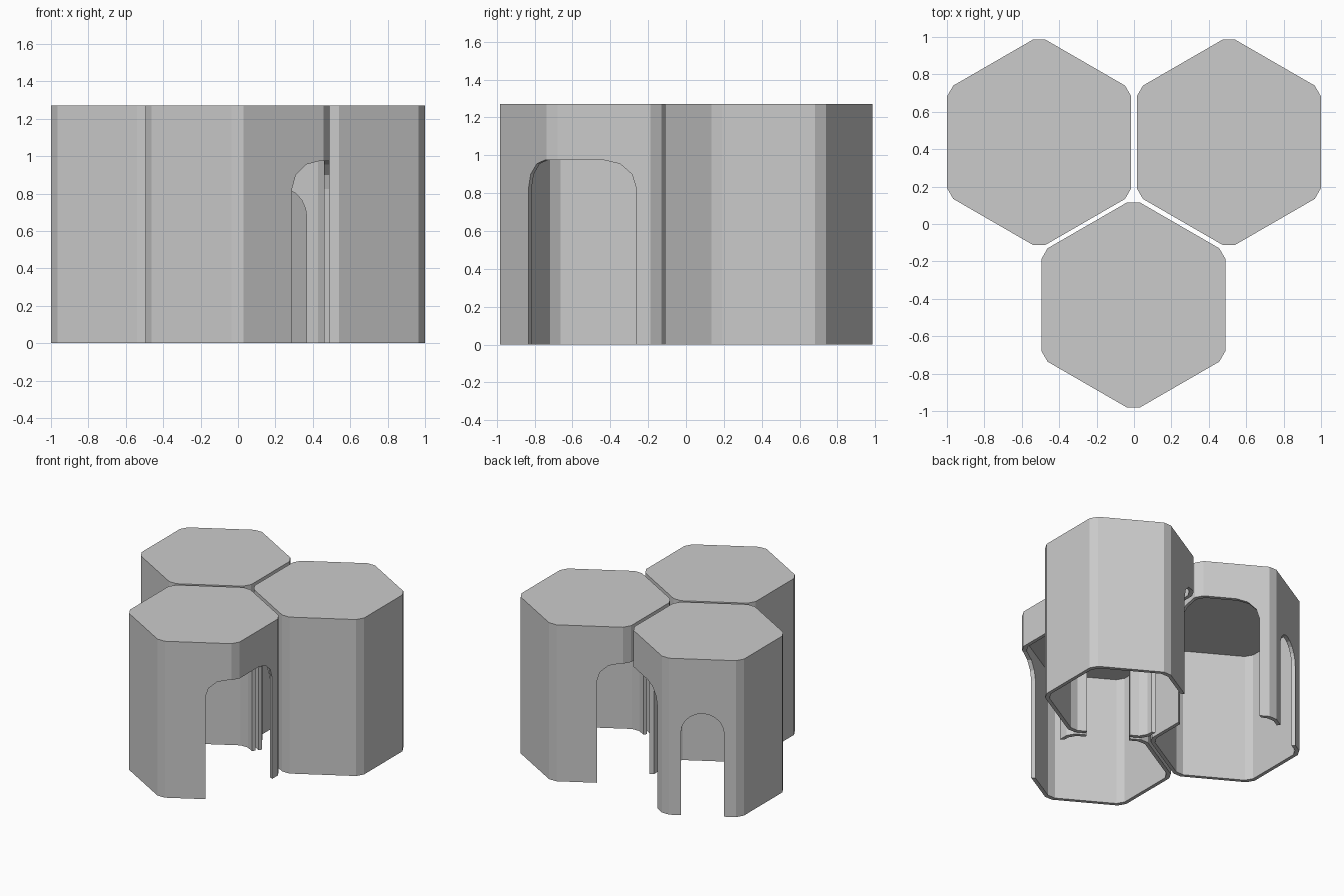
import bpy, bmesh
from math import radians, sin, cos, sqrt, pi
from mathutils import Matrix, Vector

if "Cube" in bpy.data.objects:
    bpy.data.objects.remove(bpy.data.objects["Cube"])

APOTHEM, WALL, CHAMFER = 0.492, 0.028, 0.038
SEAM, HEIGHT, CEILING = 1.14, 1.27, 1.05


def hexagon(apothem):
    """Hexagon outline with clipped corners, flat sides facing +x and -x."""
    half = apothem / sqrt(3) - CHAMFER
    pts = []
    for i in range(6):
        rot = Matrix.Rotation(radians(60 * i), 2)
        pts += [rot @ Vector((apothem, -half)), rot @ Vector((apothem, half))]
    return pts


def ring(bm, pts, z):
    return [bm.verts.new((p[0], p[1], z)) for p in pts]


def bridge(bm, a, b):
    for i in range(len(a)):
        j = (i + 1) % len(a)
        bm.faces.new((a[i], a[j], b[j], b[i]))


def finish(bm, name):
    bmesh.ops.recalc_face_normals(bm, faces=bm.faces)
    mesh = bpy.data.meshes.new(name)
    bm.to_mesh(mesh)
    bm.free()
    obj = bpy.data.objects.new(name, mesh)
    bpy.context.collection.objects.link(obj)
    return obj


def arch_cutter(name, u0, u1, radius, top, steps, near, far, angle):
    """Arched profile pushed outward along the given compass angle."""
    pts = [(u0, -0.1)]
    for i in range(steps + 1):
        a = pi - i * pi / 2 / steps
        pts.append((u0 + radius + radius * cos(a), top - radius + radius * sin(a)))
    first = 1 if u1 - u0 - 2 * radius < 1e-4 else 0
    for i in range(first, steps + 1):
        a = pi / 2 - i * pi / 2 / steps
        pts.append((u1 - radius + radius * cos(a), top - radius + radius * sin(a)))
    pts.append((u1, -0.1))
    rot = Matrix.Rotation(radians(angle), 3, 'Z')
    bm = bmesh.new()
    a, b = [[bm.verts.new(rot @ Vector((d, u, z))) for u, z in pts] for d in (near, far)]
    bridge(bm, a, b)
    bm.faces.new(a)
    bm.faces.new(b)
    return finish(bm, name)


# Hollow cell wall
bm = bmesh.new()
outer, inner = hexagon(APOTHEM), hexagon(APOTHEM - WALL)
loops = [ring(bm, outer, 0), ring(bm, outer, SEAM), ring(bm, inner, SEAM), ring(bm, inner, 0)]
for i in range(4):
    bridge(bm, loops[i], loops[(i + 1) % 4])
wall = finish(bm, "cell_wall")

# Wide opening round one corner, small arched door two sides along
cutters = [
    arch_cutter("opening_cutter", -0.2, 0.394, 0.15, 0.975, 3, 0.25, 0.8, -30),
    arch_cutter("door_cutter", -0.16, 0.16, 0.16, 0.83, 5, 0.35, 0.65, 60),
]
for c in cutters:
    mod = wall.modifiers.new(c.name, 'BOOLEAN')
    mod.object = c
    mod.operation = 'DIFFERENCE'
    mod.solver = 'EXACT'
bpy.context.view_layer.update()
cut = bpy.data.meshes.new_from_object(wall.evaluated_get(bpy.context.evaluated_depsgraph_get()))
wall.modifiers.clear()
wall.data = cut
for c in cutters:
    bpy.data.objects.remove(c)

# Lid with a plug that sits inside the wall
bm = bmesh.new()
loops = [ring(bm, inner, CEILING), ring(bm, inner, SEAM), ring(bm, outer, SEAM), ring(bm, outer, HEIGHT)]
for i in range(3):
    bridge(bm, loops[i], loops[i + 1])
bm.faces.new(loops[0])
bm.faces.new(loops[3])
lid = finish(bm, "cell_lid")

# Three cells, the same module turned to face each other
cells = [("front", -0.003, -0.433, 0), ("back_left", -0.507, 0.437, 60), ("back_right", 0.507, 0.437, 180)]
for label, x, y, turn in cells:
    for part, name in ((wall, "wall"), (lid, "lid")):
        obj = part if label == "front" else part.copy()
        obj.name = label + "_cell_" + name
        if label != "front":
            bpy.context.collection.objects.link(obj)
        obj.location = (x, y, 0)
        obj.rotation_euler = (0, 0, radians(turn))
